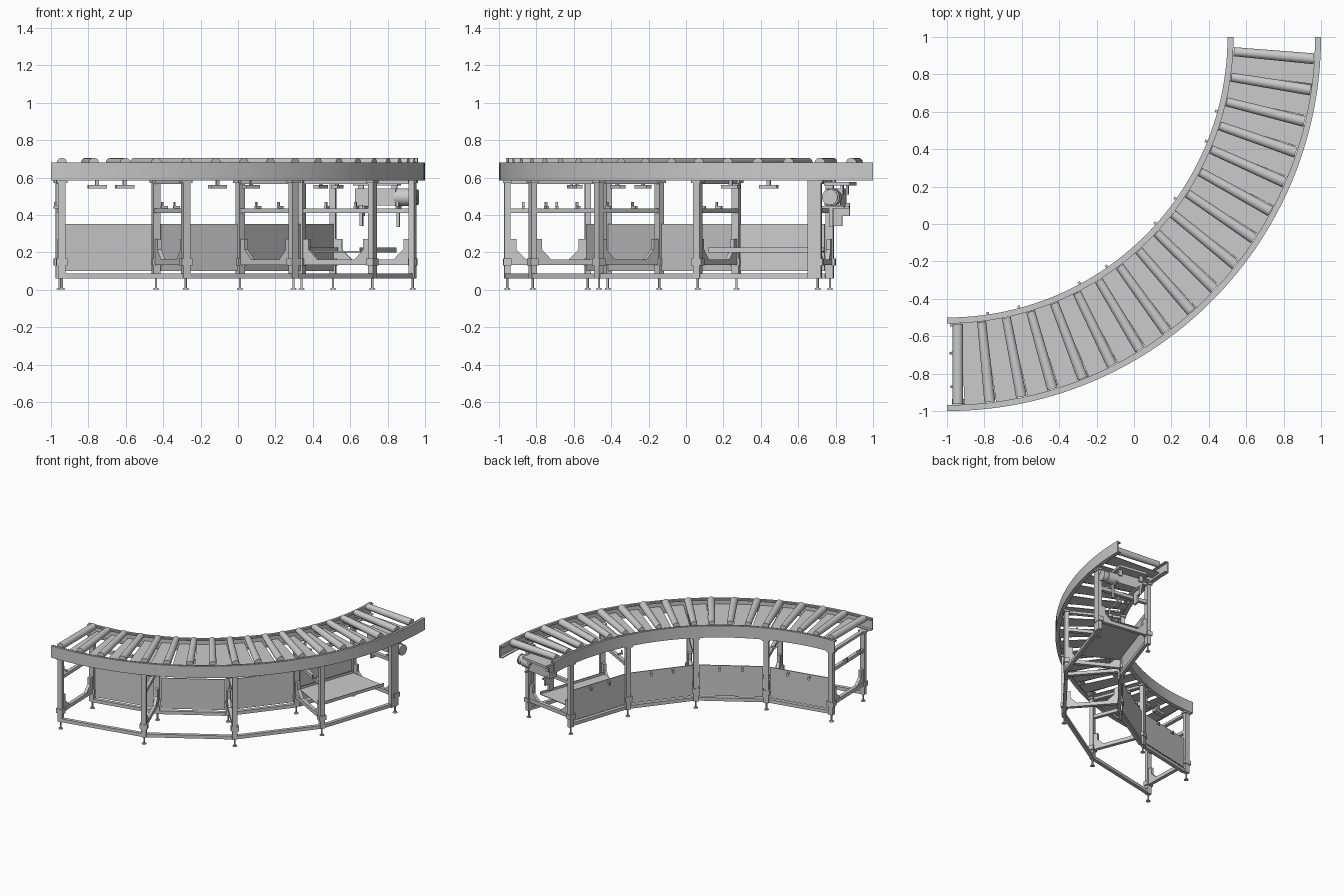
import bpy, bmesh
from math import sin, cos, radians
from mathutils import Matrix, Vector

if "Cube" in bpy.data.objects:
    bpy.data.objects.remove(bpy.data.objects["Cube"])

CX, CY = -1.0, 1.0                  # bend centre
R_OUT, R_IN = 2.0, 1.5              # rail faces
LEG_OUT, LEG_IN = 1.957, 1.526      # leg radii
STATIONS = [1.7 + 19.9 * k for k in range(5)]
STEP = 19.9


def frame(t):
    """Local x = outward, local y = along the conveyor, z up, origin at the bend centre."""
    return Matrix.Translation((CX, CY, 0)) @ Matrix.Rotation(radians(t - 90), 4, 'Z')


def finish(name, bm, smooth=False):
    bmesh.ops.recalc_face_normals(bm, faces=bm.faces)
    me = bpy.data.meshes.new(name)
    bm.to_mesh(me)
    bm.free()
    ob = bpy.data.objects.new(name, me)
    bpy.context.collection.objects.link(ob)
    if smooth:
        bpy.ops.object.select_all(action='DESELECT')
        ob.select_set(True)
        bpy.context.view_layer.objects.active = ob
        bpy.ops.object.shade_smooth_by_angle(angle=radians(35))
    return ob


def add_box(bm, t, r, off, z, size):
    """Centre at radius r, offset off along the conveyor; size = radial, tangential, vertical."""
    m = frame(t) @ Matrix.Translation((r, off, z)) @ Matrix.Diagonal((*size, 1))
    bmesh.ops.create_cube(bm, size=1, matrix=m)


def add_rod(bm, t, p, q, r1, r2=None, seg=16):
    p, q = Vector(p), Vector(q)
    d = q - p
    m = frame(t) @ Matrix.Translation((p + q) / 2) @ d.to_track_quat('Z', 'Y').to_matrix().to_4x4()
    bmesh.ops.create_cone(bm, cap_ends=True, segments=seg, radius1=r1,
                          radius2=r1 if r2 is None else r2, depth=d.length, matrix=m)


def add_sweep(bm, profile, t0, t1, n):
    """Sweep a closed (radius, z) profile round the bend."""
    rings = [[bm.verts.new(frame(t0 + (t1 - t0) * i / n) @ Vector((r, 0, z)))
              for r, z in profile] for i in range(n + 1)]
    k = len(profile)
    for a, b in zip(rings, rings[1:]):
        for j in range(k):
            bm.faces.new((a[j], a[(j + 1) % k], b[(j + 1) % k], b[j]))
    bm.faces.new(rings[0])
    bm.faces.new(rings[-1])


def add_plate(bm, t, outline, thick):
    """Extrude a (radius, z) outline along the conveyor direction."""
    loops = [[bm.verts.new(frame(t) @ Vector((r, s * thick / 2, z))) for r, z in outline]
             for s in (-1, 1)]
    k = len(outline)
    for j in range(k):
        bm.faces.new((loops[0][j], loops[0][(j + 1) % k], loops[1][(j + 1) % k], loops[1][j]))
    bm.faces.new(loops[0])
    bm.faces.new(loops[1])


# curved side rails, C-channels opening towards the rollers
for name, face, s in (("outer_rail", R_OUT, -1), ("inner_rail", R_IN, 1)):
    bm = bmesh.new()
    prof = [(0, .585), (.032, .585), (.032, .592), (.008, .592), (.008, .67),
            (.032, .67), (.032, .676), (.018, .676), (.018, .681), (0, .681)]
    add_sweep(bm, [(face + s * a, z) for a, z in prof], 0, 90, 60)
    finish(name, bm, True)

# tapered rollers with level tops, slightly skewed, plus a straight one at the start
roller_angles = [1.9] + [6.8 + 5 * k for k in range(17)]
for i, t in enumerate(roller_angles):
    a, b = (.028, .028) if i == 0 else (.024, .029)
    skew = radians(1.9 if i in (0, 17) else 1.0)
    dy = .214 * skew
    bm = bmesh.new()
    add_rod(bm, t, (1.535, dy, .705 - a), (1.964, -dy, .705 - b), a, b, 24)
    finish(f"roller_{i + 1}", bm, True)

# deck plates between rollers
bm = bmesh.new()
for a, b in zip(roller_angles, roller_angles[1:]):
    add_sweep(bm, [(1.51, .627), (1.99, .627), (1.99, .632), (1.51, .632)], a + .85, b - .65, 4)
finish("deck_plates", bm)

# legs, collars and levelling feet
for side, r, sgn in (("outer", LEG_OUT, -1), ("inner", LEG_IN, 1)):
    for i, t in enumerate(STATIONS):
        bm = bmesh.new()
        add_box(bm, t, r, 0, .322, (.032, .04, .525))
        add_box(bm, t, r, 0, .148, (.042, .06, .036))
        add_box(bm, t, r, 0, .578, (.045, .06, .014))
        if side == "outer" and i == 4:
            add_box(bm, t, r, -.036, .322, (.03, .032, .525))
        finish(f"{side}_leg_{i + 1}", bm)
        bm = bmesh.new()
        add_rod(bm, t, (r, 0, .004), (r, 0, .065), .006, seg=12)
        add_rod(bm, t, (r, 0, 0), (r, 0, .008), .018, .014)
        finish(f"{side}_foot_{i + 1}", bm, True)
    # straight lower rails from leg to leg
    for i, t in enumerate(STATIONS[:-1]):
        mid = t + STEP / 2
        length = 2 * r * sin(radians(STEP / 2)) - .036
        rc = r * cos(radians(STEP / 2)) + (.012 if side == "inner" else 0)
        bm = bmesh.new()
        add_box(bm, mid, rc, 0, .074, (.028, length, .027))
        finish(f"{side}_lower_rail_{i + 1}", bm)

# cross beams, corner gussets and hooks at each leg pair
mid_r = (LEG_OUT + LEG_IN) / 2
span = LEG_OUT - LEG_IN - .03
gusset = [(0, .27), (.035, .27), (.035, .215), (.088, .162), (0, .162)]
for i, t in enumerate(STATIONS):
    bm = bmesh.new()
    add_box(bm, t, mid_r, 0, .422, (span, .028, .026))
    add_box(bm, t, mid_r, 0, .148, (span, .028, .03))
    add_box(bm, t, mid_r, 0, .575, (span, .03, .02))
    finish(f"cross_beams_{i + 1}", bm)
    bm = bmesh.new()
    add_plate(bm, t, [(LEG_IN + .014 + a, z) for a, z in gusset], .024)
    add_plate(bm, t, [(LEG_OUT - .014 - a, z) for a, z in gusset], .024)
    finish(f"gussets_{i + 1}", bm)
    d = 1 if i == 4 else -1
    reach = .13 if i == 4 else .036
    bm = bmesh.new()
    for r in (1.69, 1.87):
        add_box(bm, t, r, d * reach / 2, .441, (.014, reach, .012))
        add_box(bm, t, r, d * .03, .452, (.014, .008, .032))
    finish(f"hooks_{i + 1}", bm)

# inner side panels with pins
for i, t in enumerate(STATIONS[:-1]):
    mid = t + STEP / 2
    rc = LEG_IN * cos(radians(STEP / 2)) + .008
    bm = bmesh.new()
    add_box(bm, mid, rc, 0, .226, (.008, 2 * LEG_IN * sin(radians(STEP / 2)) - .05, .25))
    finish(f"side_panel_{i + 1}", bm)
    bm = bmesh.new()
    for o in (-.085, .085):
        add_box(bm, mid, rc - .012, o, .332, (.03, .014, .012))
        add_box(bm, mid, rc - .024, o, .325, (.006, .014, .026))
    finish(f"panel_pins_{i + 1}", bm)

# flat clips hanging below the deck
for i, t in enumerate((8.7, 14, 33.1, 41.0, 62.2, 70)):
    bm = bmesh.new()
    add_box(bm, t, 1.63, 0, .55, (.035, .1, .02))
    add_box(bm, t, 1.63, 0, .594, (.012, .02, .07))
    finish(f"deck_clip_{i + 1}", bm)

# equipment tray in the last bay: floor with lips
bm = bmesh.new()
add_sweep(bm, [(1.55, .2), (1.875, .2), (1.875, .225), (1.869, .225),
               (1.869, .206), (1.556, .206), (1.556, .225), (1.55, .225)],
          STATIONS[3] + .6, STATIONS[4] - 1, 1)
finish("equipment_tray", bm)

# drive motor, gearbox and mount at the far end
T = STATIONS[4]
bm = bmesh.new()
add_box(bm, T, 1.75, .068, .495, (.22, .08, .09))
add_box(bm, T, 1.67, .085, .43, (.016, .09, .07))
add_box(bm, T, 1.67, .065, .37, (.016, .05, .06))
finish("gearbox", bm)
bm = bmesh.new()
add_rod(bm, T, (1.85, .068, .495), (1.935, .068, .495), .046, seg=24)
add_rod(bm, T, (1.935, .068, .495), (1.965, .068, .495), .038, seg=24)
add_rod(bm, T, (1.965, .068, .495), (1.975, .068, .495), .042, seg=24)
finish("drive_motor", bm, True)
bm = bmesh.new()
add_box(bm, T, 1.75, .09, .567, (.24, .14, .02))
for r in (1.66, 1.84):
    add_box(bm, T, r, .115, .535, (.03, .012, .05))
add_box(bm, T, 1.87, .06, .385, (.015, .02, .1))
finish("motor_mount", bm)
